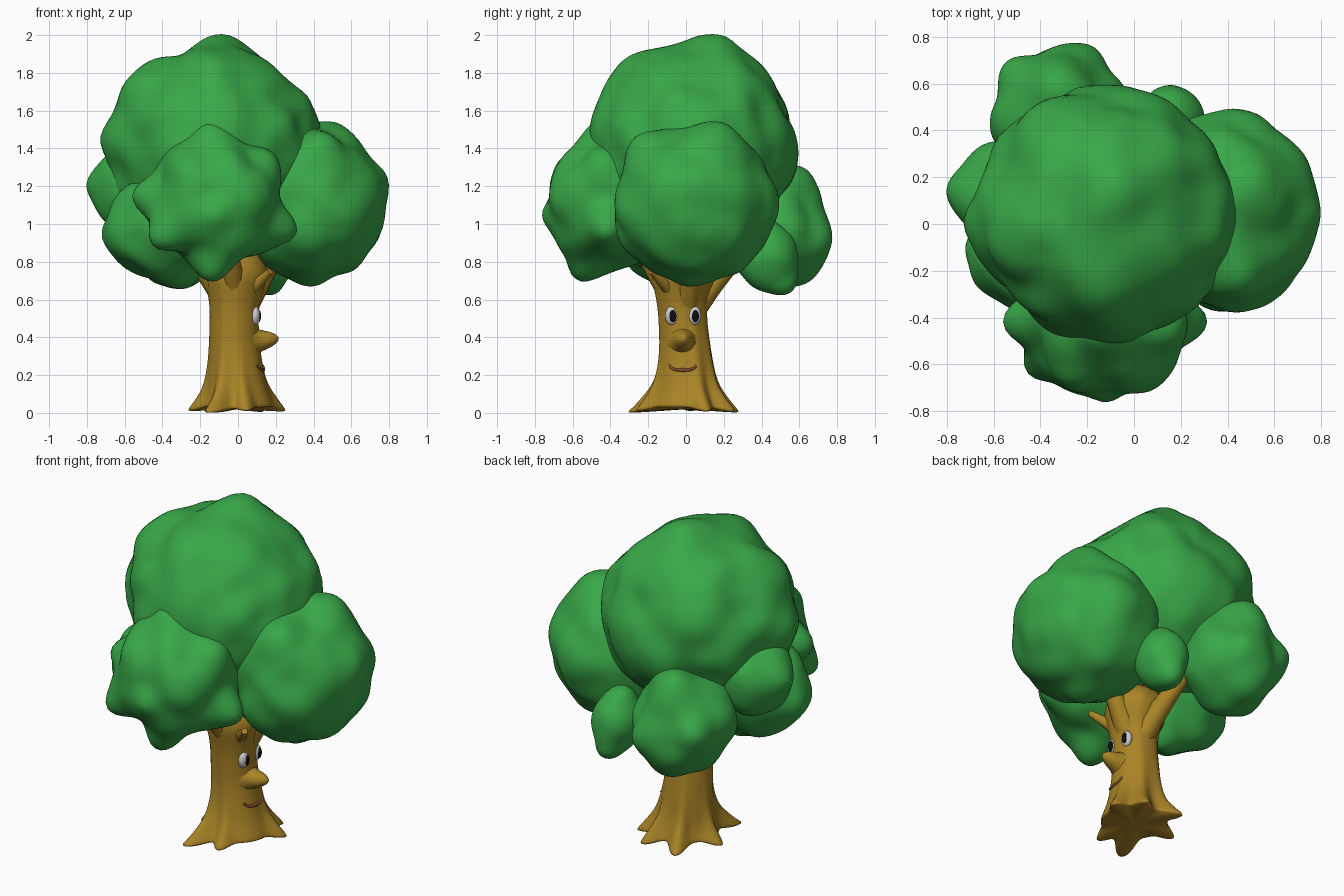
import bpy, bmesh, math
from mathutils import Vector, noise

if "Cube" in bpy.data.objects:
    bpy.data.objects.remove(bpy.data.objects["Cube"])


def material(name, rgb):
    m = bpy.data.materials.new(name)
    m.diffuse_color = (*rgb, 1)
    m.use_nodes = True
    m.node_tree.nodes["Principled BSDF"].inputs["Base Color"].default_value = m.diffuse_color
    return m


GREEN = material("leaf_green", (0.04, 0.39, 0.065))
BROWN = material("bark_brown", (0.40, 0.23, 0.02))
WHITE = material("eye_white", (0.8, 0.8, 0.8))
BLACK = material("pupil_black", (0.004, 0.004, 0.004))
LIP = material("lip_brown", (0.22, 0.07, 0.03))


def finish(bm, name, mat):
    bmesh.ops.recalc_face_normals(bm, faces=bm.faces)
    me = bpy.data.meshes.new(name)
    bm.to_mesh(me)
    bm.free()
    me.polygons.foreach_set("use_smooth", [True] * len(me.polygons))
    me.materials.append(mat)
    ob = bpy.data.objects.new(name, me)
    bpy.context.collection.objects.link(ob)
    return ob


def clump(name, centre, radii, bumps=(), lump=0.045, width=0.3):
    """Lumpy leaf ball; each bump is a point the surface is pulled out to."""
    bm = bmesh.new()
    bmesh.ops.create_icosphere(bm, subdivisions=5, radius=1)
    c, r = Vector(centre), Vector(radii)
    for v in bm.verts:
        d = v.co.normalized()
        p = d * r
        n = noise.noise((c + p) * 5 + Vector((3.1, 7.7, 1.3)))
        p += d * lump * (n * 1.3 + 0.1)
        for b in bumps:
            t = Vector(b) - c
            w = math.exp(-(d.angle(t) / width) ** 2)
            p = p.lerp(d * t.length, w)
        v.co = c + p
    return finish(bm, name, GREEN)


# Leaf clumps
clump("top_leaves", (-0.12, 0.04, 1.42), (0.54, 0.535, 0.53),
      [(-0.12, -0.1, 1.94), (-0.15, -0.33, 1.87), (-0.12, 0.38, 1.86), (0.24, 0.05, 1.78),
       (-0.08, 0.19, 2.0), (-0.73, 0.0, 1.45), (0.44, 0.05, 1.5), (-0.6, -0.1, 1.74),
       (-0.05, 0.59, 1.33), (-0.42, 0.5, 1.6), (-0.08, -0.5, 1.56), (-0.66, 0.0, 1.12)],
      0.035, 0.24)
clump("right_leaves", (0.39, 0.05, 1.1), (0.375, 0.42, 0.41),
      [(0.79, 0.05, 1.25), (0.52, 0.2, 1.53), (0.46, 0.49, 1.1), (0.45, -0.27, 1.46),
       (0.38, 0.0, 0.67), (0.74, 0.12, 0.92), (0.38, -0.35, 0.9), (0.72, 0.3, 1.2)], 0.035)
clump("front_leaves", (-0.12, -0.40, 1.12), (0.35, 0.33, 0.35),
      [(-0.15, -0.47, 1.54), (-0.56, -0.42, 1.15), (0.31, -0.42, 0.95), (-0.14, -0.57, 0.70),
       (-0.45, -0.63, 0.9), (-0.12, -0.76, 1.03), (0.2, -0.45, 1.36), (-0.30, -0.67, 1.32),
       (0.14, -0.65, 1.2)], 0.03, 0.27)
clump("left_leaves", (-0.39, -0.12, 0.99), (0.30, 0.28, 0.29),
      [(-0.72, -0.1, 0.93), (-0.56, -0.33, 1.05), (-0.27, -0.1, 0.66)], 0.03)
clump("left_back_leaves", (-0.56, 0.12, 1.17), (0.20, 0.23, 0.23),
      [(-0.80, 0.15, 1.22), (-0.68, 0.06, 1.37)], 0.02, 0.4)
clump("back_leaves", (-0.32, 0.46, 0.97), (0.28, 0.27, 0.30),
      [(-0.18, 0.76, 0.9), (-0.55, 0.69, 1.0), (-0.33, 0.62, 1.30), (-0.3, 0.66, 0.70),
       (-0.04, 0.58, 0.97)], 0.03, 0.38)
clump("small_back_leaves", (0.16, 0.44, 0.82), (0.135, 0.165, 0.18),
      [(0.17, 0.55, 0.635), (0.14, 0.40, 1.03)], 0.015, 0.45)

# Trunk: rings of (z, centre x, centre y, radius, root flare)
RINGS = [(0.03, 0, 0, 0.19, 0.12), (0.055, 0, 0, 0.182, 0.095), (0.09, 0, 0, 0.170, 0.06),
         (0.14, -0.005, 0, 0.157, 0.035), (0.2, -0.01, 0, 0.148, 0.02),
         (0.28, -0.013, 0, 0.139, 0.01), (0.37, -0.018, -0.005, 0.132, 0.006),
         (0.47, -0.02, -0.015, 0.128, 0.003), (0.57, -0.018, -0.02, 0.129, 0.003),
         (0.65, -0.015, -0.02, 0.146, 0.004), (0.72, -0.012, -0.01, 0.172, 0.006),
         (0.78, -0.012, 0, 0.17, 0.005), (0.9, -0.015, 0, 0.10, 0)]
# Roots: (angle, length factor)
ROOTS = [(math.radians(a), s) for a, s in
         ((-118, 1.5), (-80, 0.75), (25, 0.85), (64, 0.95), (113, 1.1), (174, 0.75))]


def lobe(a):
    return sum(s * math.exp(-((math.remainder(a - r, 2 * math.pi)) / 0.22) ** 2)
               for r, s in ROOTS)


def front_x(z, y):
    """x of the face side of the trunk at height z."""
    for a, b in zip(RINGS, RINGS[1:]):
        if a[0] <= z <= b[0]:
            t = (z - a[0]) / (b[0] - a[0])
            _, cx, cy, r, f = [p + (q - p) * t for p, q in zip(a, b)]
            r += f * lobe(math.atan2(y - cy, r))
            return cx + math.sqrt(r * r - (y - cy) ** 2)


bm = bmesh.new()
SIDES = 64
rings = []
for i, (z, cx, cy, r, f) in enumerate([(0.03, 0, 0, 0.17, 0.105)] + RINGS):
    ring = []
    for k in range(SIDES):
        a = 2 * math.pi * k / SIDES
        rr = r + f * lobe(a)
        dz = -0.03 * lobe(a) if i < 2 else -0.02 * lobe(a) if i == 2 else 0
        ring.append(bm.verts.new((cx + rr * math.cos(a), cy + rr * math.sin(a), max(0, z + dz))))
    rings.append(ring)
for lo, hi in zip(rings, rings[1:]):
    for k in range(SIDES):
        j = (k + 1) % SIDES
        bm.faces.new((lo[k], lo[j], hi[j], hi[k]))
bm.faces.new(rings[0][::-1])
bm.faces.new(rings[-1])
trunk = finish(bm, "trunk", BROWN)
trunk.modifiers.new("smooth", 'SUBSURF').levels = 1


def tube(name, points, mat):
    """Round tapering tube through (x, y, z, radius) points."""
    cu = bpy.data.curves.new(name, 'CURVE')
    cu.dimensions = '3D'
    cu.bevel_depth = 1
    cu.bevel_resolution = 4
    cu.use_fill_caps = True
    sp = cu.splines.new('BEZIER')
    sp.bezier_points.add(len(points) - 1)
    for bp, (x, y, z, r) in zip(sp.bezier_points, points):
        bp.co = (x, y, z)
        bp.radius = r
        bp.handle_left_type = bp.handle_right_type = 'AUTO'
    cu.materials.append(mat)
    ob = bpy.data.objects.new(name, cu)
    bpy.context.collection.objects.link(ob)


# Branches reaching into the leaves
for i, (x, y, z) in enumerate([(0.25, 0.04, 0.92), (-0.29, -0.06, 0.92),
                               (-0.10, 0.33, 0.88), (-0.05, -0.27, 0.92)]):
    tube(f"branch_{i + 1}", [(x * 0.14, y * 0.14, 0.56, 0.07),
                             (x * 0.5, y * 0.5, 0.71, 0.058), (x, y, z, 0.038)], BROWN)
tube("front_twig", [(0.03, -0.05, 0.62, 0.05), (0.10, -0.11, 0.68, 0.032),
                    (0.17, -0.18, 0.75, 0.018)], BROWN)


def ball(name, centre, radii, mat):
    bm = bmesh.new()
    bmesh.ops.create_uvsphere(bm, u_segments=24, v_segments=14, radius=1)
    for v in bm.verts:
        v.co = Vector(centre) + v.co * Vector(radii)
    return finish(bm, name, mat)


# Eyes on the +x side
for side, y in (("left", -0.075), ("right", 0.045)):
    x = front_x(0.515, y)
    ball(side + "_eye", (x - 0.005, y, 0.515), (0.026, 0.036, 0.05), WHITE)
    ball(side + "_pupil", (x + 0.012, y + 0.004, 0.513), (0.014, 0.02, 0.033), BLACK)

# Nose: rounded cone blending into the trunk
bm = bmesh.new()
prof = [(0.08, 0.085), (0.1, 0.07), (0.115, 0.061), (0.135, 0.053), (0.16, 0.045),
        (0.185, 0.034), (0.203, 0.022), (0.212, 0.012), (0.215, 0.003)]
prev = None
for x, r in prof:
    ring = [bm.verts.new((x, -0.015 + r * math.cos(a), 0.375 + (x - 0.07) * 0.12 + r * math.sin(a)))
            for a in (2 * math.pi * k / 24 for k in range(24))]
    if prev:
        for k in range(24):
            bm.faces.new((prev[k], prev[k - 1], ring[k - 1], ring[k]))
    prev = ring
bm.faces.new(prev)
finish(bm, "nose", BROWN)

# Smiling mouth
mouth = []
for k in range(9):
    t = k / 4 - 1
    y, z = -0.017 + 0.072 * t, 0.227 + 0.024 * t ** 4
    mouth.append((front_x(z, y) + 0.001, y, z, 0.010 - 0.004 * abs(t)))
tube("mouth", mouth, LIP)
